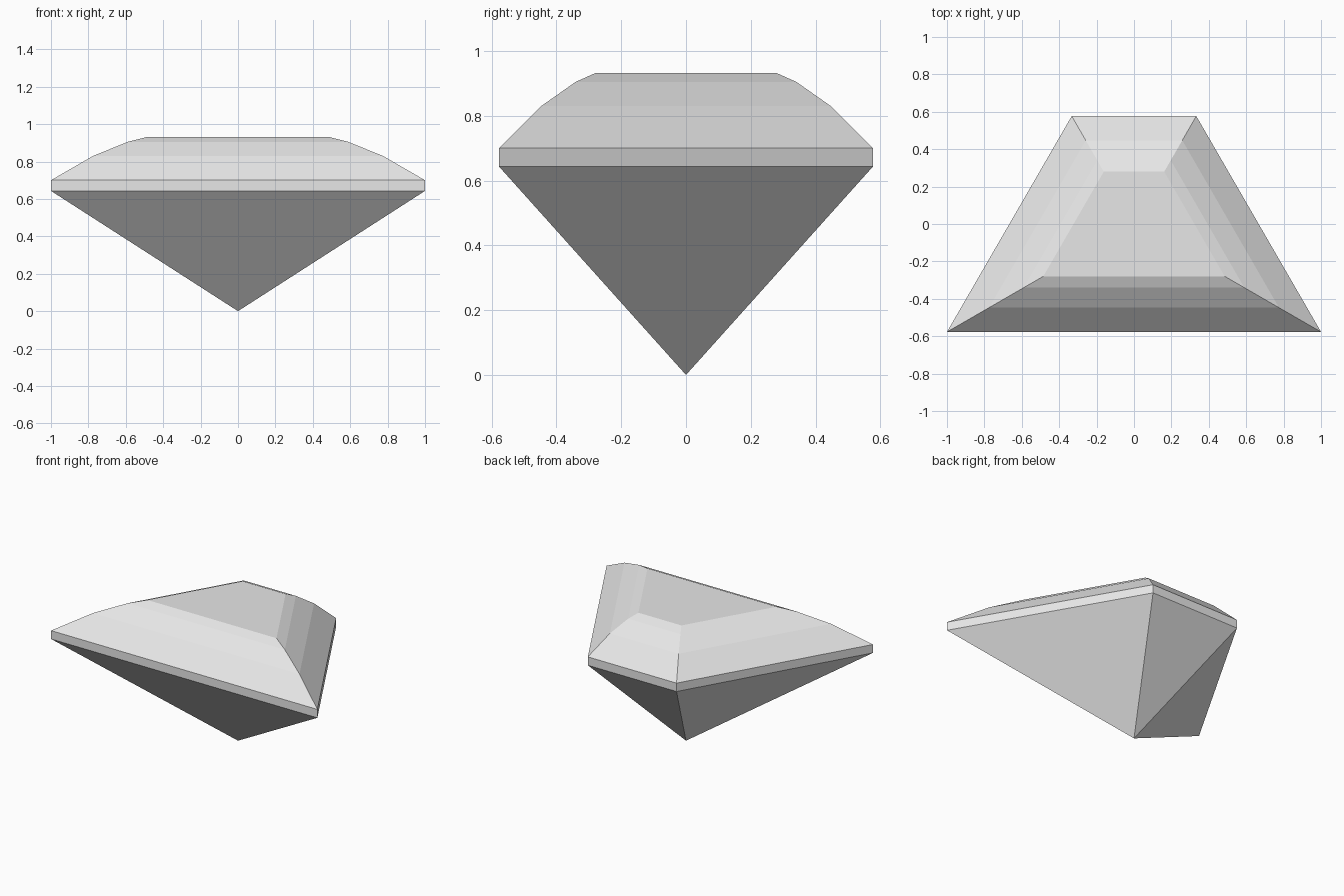
import bpy
import bmesh

cube = bpy.data.objects.get("Cube")
if cube:
    bpy.data.objects.remove(cube, do_unlink=True)

# Single pale grey material
grey = bpy.data.materials.new("pale grey")
grey.use_nodes = True
colour = (0.8, 0.8, 0.8, 1)
grey.diffuse_color = colour
grey.node_tree.nodes["Principled BSDF"].inputs["Base Color"].default_value = colour

# Trapezoid outline at the girdle, counter-clockwise from above
OUTLINE = [(-1, -0.577), (1, -0.577), (0.333, 0.577), (-0.333, 0.577)]
# (scale, height) of each ring, from girdle bottom to table
RINGS = [(1, 0.643), (1, 0.70), (0.775, 0.83), (0.59, 0.905), (0.485, 0.932)]

bm = bmesh.new()
rings = [[bm.verts.new((x * s, y * s, z)) for x, y in OUTLINE] for s, z in RINGS]
tip = bm.verts.new((0, 0, 0))
n = len(OUTLINE)

# Pavilion facets meeting at the tip
for i in range(n):
    bm.faces.new((tip, rings[0][(i + 1) % n], rings[0][i]))

# Girdle band and stepped crown
for low, high in zip(rings, rings[1:]):
    for i in range(n):
        j = (i + 1) % n
        bm.faces.new((low[i], low[j], high[j], high[i]))

# Flat table on top
bm.faces.new(rings[-1])
bmesh.ops.recalc_face_normals(bm, faces=bm.faces)

mesh = bpy.data.meshes.new("trapezoid_gem")
bm.to_mesh(mesh)
bm.free()
mesh.materials.append(grey)
gem = bpy.data.objects.new("trapezoid_gem", mesh)
bpy.context.collection.objects.link(gem)
